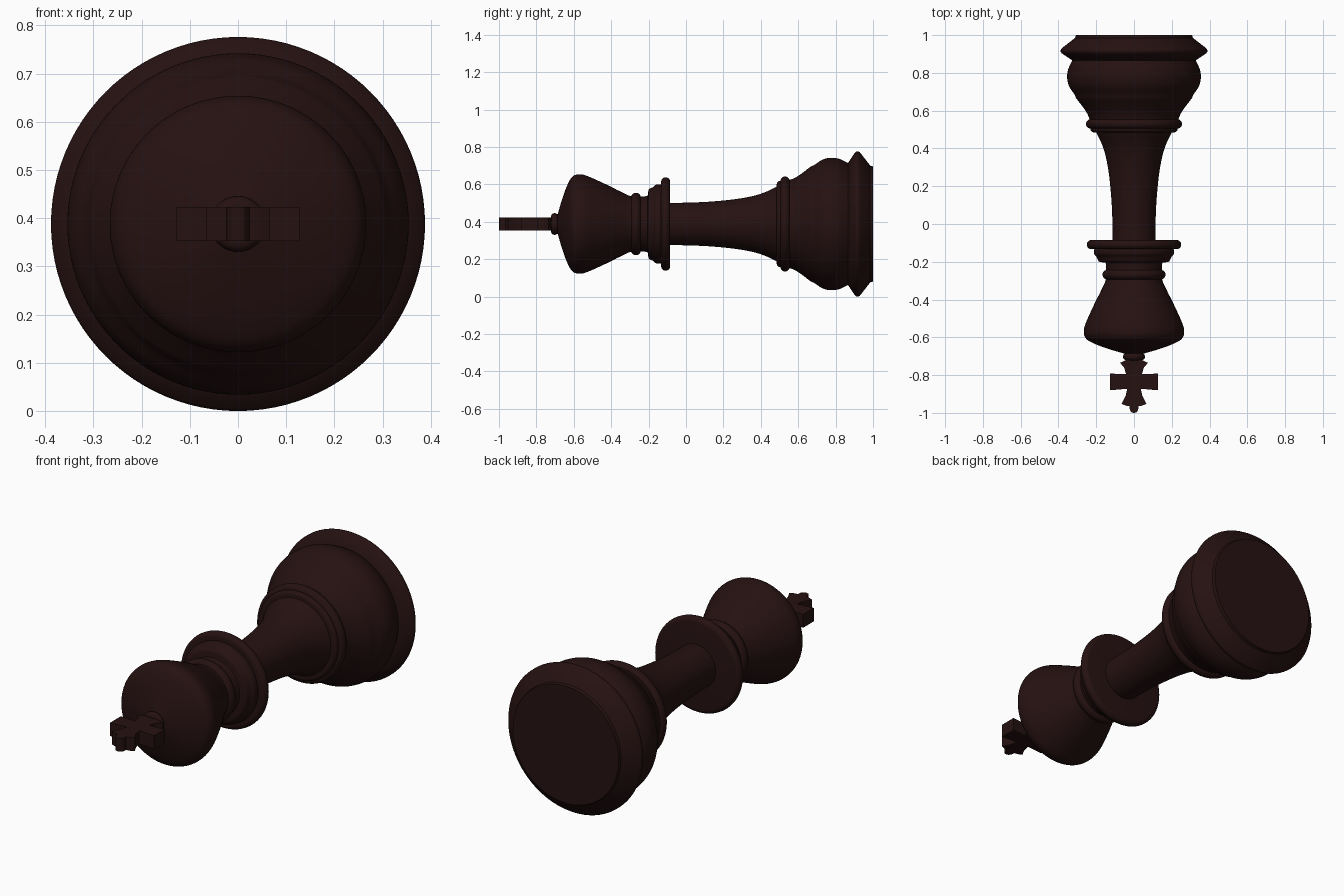
import bpy, bmesh, math
from mathutils import Matrix

if "Cube" in bpy.data.objects:
    bpy.data.objects.remove(bpy.data.objects["Cube"])

AXIS_Z = 0.388
SEGMENTS = 96

wood = bpy.data.materials.new("dark_brown_wood")
wood.diffuse_color = (0.019, 0.0056, 0.0056, 1)
wood.use_nodes = True
wood.node_tree.nodes["Principled BSDF"].inputs["Base Color"].default_value = wood.diffuse_color


def finish(bm, name, angle=35):
    bmesh.ops.recalc_face_normals(bm, faces=bm.faces)
    mesh = bpy.data.meshes.new(name)
    bm.to_mesh(mesh)
    bm.free()
    mesh.materials.append(wood)
    ob = bpy.data.objects.new(name, mesh)
    bpy.context.collection.objects.link(ob)
    ob.location.z = AXIS_Z
    bpy.ops.object.select_all(action='DESELECT')
    bpy.context.view_layer.objects.active = ob
    ob.select_set(True)
    bpy.ops.object.shade_smooth_by_angle(angle=math.radians(angle))
    return ob


def curve_through(pts, steps=5):
    """Smooth curve through the profile points."""
    p = [pts[0]] + pts + [pts[-1]]
    out = []
    for i in range(1, len(p) - 2):
        for s in range(steps):
            t = s / steps
            out.append(tuple(
                0.5 * (2 * b + (c - a) * t + (2 * a - 5 * b + 4 * c - d) * t * t
                       + (3 * b - a - 3 * c + d) * t ** 3)
                for a, b, c, d in zip(p[i - 1], p[i], p[i + 1], p[i + 2])))
    return out + [pts[-1]]


def lathe(name, pts, smooth=True):
    """Turn a (y, radius) profile round the y axis, with flat capped ends."""
    prof = curve_through(pts) if smooth else pts
    bm = bmesh.new()
    rings = []
    for y, r in prof:
        rings.append([bm.verts.new((r * math.cos(2 * math.pi * k / SEGMENTS), y,
                                    r * math.sin(2 * math.pi * k / SEGMENTS)))
                      for k in range(SEGMENTS)])
    for a, b in zip(rings, rings[1:]):
        for k in range(SEGMENTS):
            n = (k + 1) % SEGMENTS
            bm.faces.new((a[k], a[n], b[n], b[k]))
    bm.faces.new(rings[0])
    bm.faces.new(rings[-1])
    return finish(bm, name)


def bead(name, y, radius, half):
    """Disc with a half-round rim."""
    arc = [(y + half * math.cos(math.pi * i / 10),
            radius - half + half * math.sin(math.pi * i / 10)) for i in range(11)]
    return lathe(name, arc, smooth=False)


# Base: bevelled foot, bulging drum and concave shoulder
lathe("foot", [(1.0, 0.308), (0.985, 0.312), (0.93, 0.383), (0.922, 0.388),
               (0.912, 0.388), (0.904, 0.383), (0.865, 0.325)], smooth=False)
lathe("base_bulge", [(0.88, 0.322), (0.865, 0.327), (0.82, 0.348), (0.775, 0.354),
                     (0.73, 0.344), (0.69, 0.318), (0.672, 0.309)])
lathe("base_shoulder", [(0.672, 0.309), (0.66, 0.302), (0.62, 0.271), (0.585, 0.248),
                        (0.555, 0.236), (0.54, 0.232)])
bead("base_ring", 0.53, 0.254, 0.025)
bead("lower_base_ring", 0.503, 0.231, 0.018)

# Stem
lathe("stem", [(0.51, 0.213), (0.485, 0.2), (0.42, 0.169), (0.35, 0.148), (0.25, 0.131),
               (0.12, 0.119), (0.0, 0.114), (-0.1, 0.113)])

# Collars and neck
bead("wide_collar", -0.109, 0.25, 0.024)
lathe("collar", [(-0.12, 0.205), (-0.14, 0.212), (-0.16, 0.21), (-0.175, 0.198),
                 (-0.19, 0.191), (-0.2, 0.183), (-0.205, 0.15)])
lathe("neck", [(-0.19, 0.165), (-0.205, 0.152), (-0.225, 0.148), (-0.31, 0.148)])
bead("neck_ring", -0.268, 0.167, 0.026)

# Flared head with domed end
lathe("head", [(-0.285, 0.148), (-0.31, 0.154), (-0.36, 0.178), (-0.43, 0.213), (-0.5, 0.245),
               (-0.54, 0.261), (-0.57, 0.266), (-0.595, 0.261), (-0.617, 0.242),
               (-0.64, 0.195), (-0.663, 0.13), (-0.685, 0.055), (-0.69, 0.03)])
bead("finial_ring", -0.702, 0.058, 0.02)

# Flat cross: half outline mirrored in x, extruded along z
half = [(0.035, -0.705), (0.042, -0.72), (0.074, -0.735), (0.052, -0.76), (0.042, -0.795),
        (0.1, -0.793), (0.128, -0.79), (0.128, -0.88), (0.1, -0.878), (0.036, -0.872),
        (0.044, -0.91), (0.066, -0.952), (0.045, -0.961), (0.024, -0.965),
        (0.022, -0.985), (0.014, -0.996), (0.004, -1.0)]
outline = half + [(-x, y) for x, y in reversed(half)]
bm = bmesh.new()
face = bm.faces.new([bm.verts.new((x, y, -0.035)) for x, y in outline])
ext = bmesh.ops.extrude_face_region(bm, geom=[face])
bmesh.ops.translate(bm, vec=(0, 0, 0.07),
                    verts=[v for v in ext["geom"] if isinstance(v, bmesh.types.BMVert)])
finish(bm, "cross", 25)
